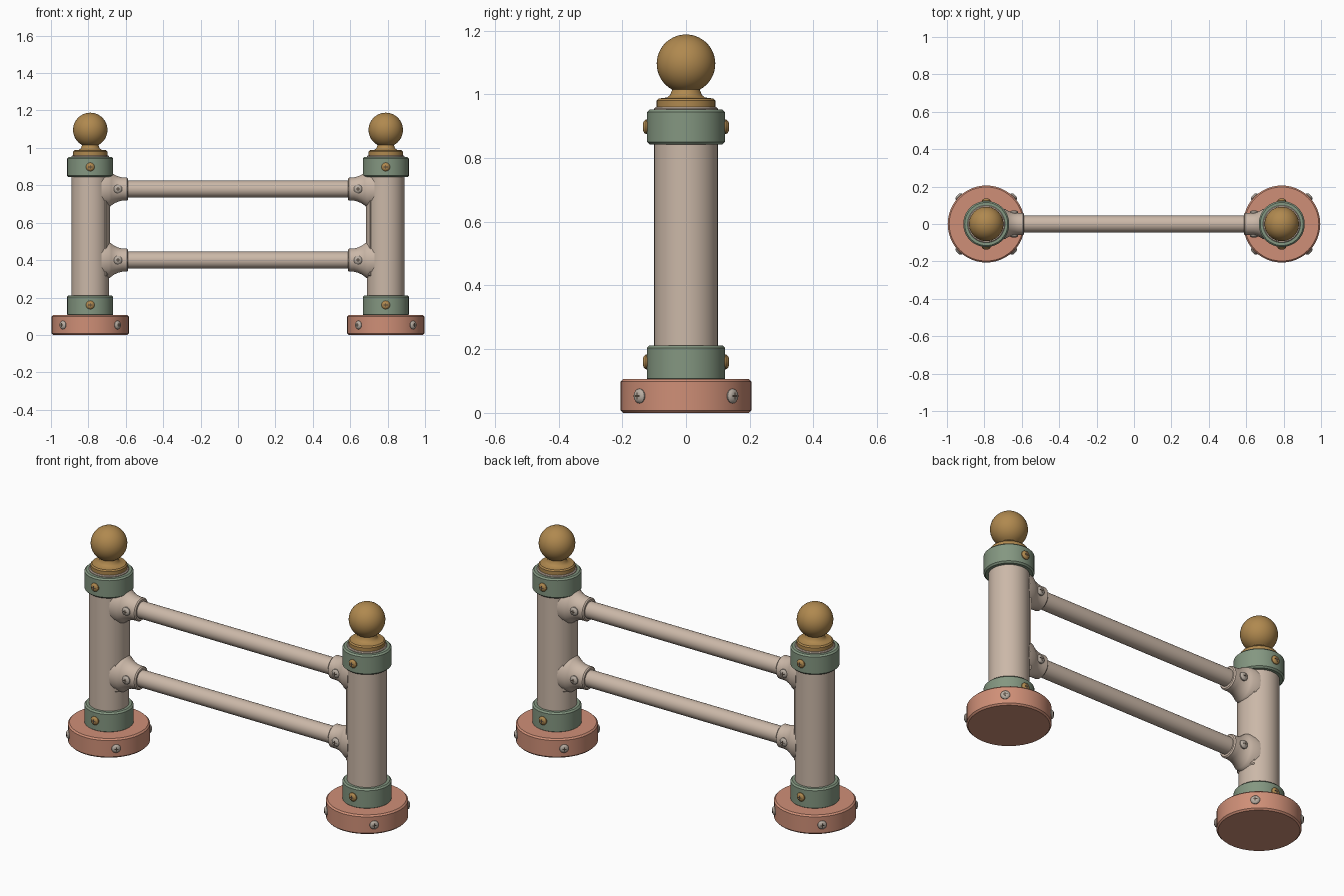
import bpy, bmesh, math
from mathutils import Matrix, Vector

if "Cube" in bpy.data.objects:
    bpy.data.objects.remove(bpy.data.objects["Cube"])

POST_X = 0.79
RAILS = (0.40, 0.78)


def srgb(r, g, b):
    f = lambda c: c / 12.92 if c <= 0.04045 else ((c + 0.055) / 1.055) ** 2.4
    return (f(r / 255), f(g / 255), f(b / 255), 1)


def material(name, *rgb):
    m = bpy.data.materials.new(name)
    m.diffuse_color = srgb(*rgb)
    m.use_nodes = True
    m.node_tree.nodes["Principled BSDF"].inputs["Base Color"].default_value = m.diffuse_color
    return m


BEIGE = material("beige", 203, 184, 168)
TERRACOTTA = material("terracotta", 207, 143, 119)
GREEN = material("sage green", 132, 151, 129)
BRASS = material("brass", 176, 137, 79)
STEEL = material("pale steel", 184, 173, 162)
SLOT = material("dark slot", 75, 65, 55)


def finish(name, bm, mats, matrix=Matrix()):
    bm.transform(matrix)
    bmesh.ops.recalc_face_normals(bm, faces=bm.faces)
    me = bpy.data.meshes.new(name)
    bm.to_mesh(me)
    bm.free()
    for m in mats:
        me.materials.append(m)
    ob = bpy.data.objects.new(name, me)
    bpy.context.collection.objects.link(ob)
    bpy.ops.object.select_all(action='DESELECT')
    ob.select_set(True)
    bpy.context.view_layer.objects.active = ob
    bpy.ops.object.shade_smooth_by_angle(angle=math.radians(35))
    return ob


def loft(rings, segs=48):
    """Capped body through elliptical rings (z, rx, ry) stacked along z."""
    bm = bmesh.new()
    loops = []
    for z, rx, ry in rings:
        loops.append([bm.verts.new((rx * math.cos(a), ry * math.sin(a), z))
                      for a in (2 * math.pi * i / segs for i in range(segs))])
    for a, b in zip(loops, loops[1:]):
        for i in range(segs):
            j = (i + 1) % segs
            bm.faces.new((a[i], a[j], b[j], b[i]))
    bm.faces.new(loops[0][::-1])
    bm.faces.new(loops[-1])
    return bm


def turned(name, profile, mat, x):
    return finish(name, loft([(z, r, r) for r, z in profile]), [mat],
                  Matrix.Translation((x, 0, 0)))


def drum(name, r, z0, z1, bevel, mat, x):
    return turned(name, [(r - bevel, z0), (r, z0 + bevel), (r, z1 - bevel), (r - bevel, z1)], mat, x)


def screw(name, pos, direction, mat, r=0.023):
    """Domed head with a painted cross slot, facing along direction."""
    bm = loft([(-0.008, r, r), (0.003, r, r), (0.009, r * .8, r * .8), (0.012, r * .5, r * .5)], 20)
    for w, h in ((0.022, 0.005), (0.005, 0.022)):
        res = bmesh.ops.create_cube(bm, size=1, matrix=Matrix.Translation((0, 0, 0.0095))
                                    @ Matrix.Diagonal((w, h, 0.006, 1)))
        for f in {f for v in res['verts'] for f in v.link_faces}:
            f.material_index = 1
    d = Vector(direction)
    finish(name, bm, [mat, SLOT], Matrix.Translation(pos) @ d.to_track_quat('Z', 'Y').to_matrix().to_4x4())


def saddle_plate(name, x, facing):
    """Thin curved plate wrapping the rail side of the post."""
    bm = bmesh.new()
    n, half = 12, math.radians(38)
    cols = []
    for i in range(n + 1):
        a = -half + 2 * half * i / n
        c, s = math.cos(a) * facing, math.sin(a)
        cols.append([bm.verts.new((r * c, r * s, z))
                     for r, z in ((0.095, 0.31), (0.106, 0.32), (0.106, 0.85), (0.095, 0.85))])
    for a, b in zip(cols, cols[1:]):
        for k in range(4):
            bm.faces.new((a[k], a[(k + 1) % 4], b[(k + 1) % 4], b[k]))
    bm.faces.new(cols[0])
    bm.faces.new(cols[-1])
    finish(name, bm, [BEIGE], Matrix.Translation((x, 0, 0)))


for side, sx in (("left", -1), ("right", 1)):
    x = sx * POST_X
    # Foot, post and collars
    drum(side + "_base", 0.206, 0, 0.106, 0.008, TERRACOTTA, x)
    drum(side + "_post", 0.10, 0.09, 0.96, 0.004, BEIGE, x)
    drum(side + "_lower_collar", 0.123, 0.10, 0.212, 0.008, GREEN, x)
    drum(side + "_upper_collar", 0.123, 0.843, 0.952, 0.008, GREEN, x)

    # Finial: stepped cap, waisted neck and ball
    ball_r, ball_z = 0.092, 1.096
    profile = [(0.092, 0.945), (0.092, 0.98), (0.086, 0.987), (0.060, 0.990),
               (0.050, 0.998), (0.046, 1.008)]
    for i in range(20):
        a = math.radians(-62 + 151 * i / 19)
        profile.append((ball_r * math.cos(a), ball_z + ball_r * math.sin(a)))
    turned(side + "_finial", profile, BRASS, x)

    # Screws on base and collars
    for k in range(4):
        a = math.radians(45 + 90 * k)
        d = Vector((math.cos(a), math.sin(a), 0))
        screw(side + "_base_screw", Vector((x, 0, 0.053)) + d * 0.205, d, STEEL)
    for sy in (-1, 1):
        for z in (0.16, 0.898):
            screw(side + "_collar_screw", (x, sy * 0.123, z), (0, sy, 0), BRASS)

    # Flared rail sockets on a saddle plate
    saddle_plate(side + "_saddle_plate", x, -sx)
    to_x = Matrix(((0, 0, -sx, x), (0, 1, 0, 0), (1, 0, 0, 0), (0, 0, 0, 1)))
    for z in RAILS:
        bm = loft([(0.06, 0.10, 0.085), (0.10, 0.098, 0.080), (0.113, 0.088, 0.072),
                   (0.13, 0.076, 0.064), (0.15, 0.067, 0.060), (0.17, 0.062, 0.060),
                   (0.196, 0.062, 0.060), (0.202, 0.056, 0.054)], 40)
        finish(side + "_rail_socket", bm, [BEIGE], Matrix.Translation((0, 0, z)) @ to_x)
        for sy in (-1, 1):
            screw(side + "_socket_screw", (sx * 0.642, sy * 0.060, z), (0, sy, 0), STEEL)

# Horizontal rails
for name, z in zip(("lower_rail", "upper_rail"), RAILS):
    bm = loft([(-0.62, 0.045, 0.045), (0.62, 0.045, 0.045)], 32)
    finish(name, bm, [BEIGE], Matrix.Translation((0, 0, z)) @ Matrix.Rotation(math.pi / 2, 4, 'Y'))
